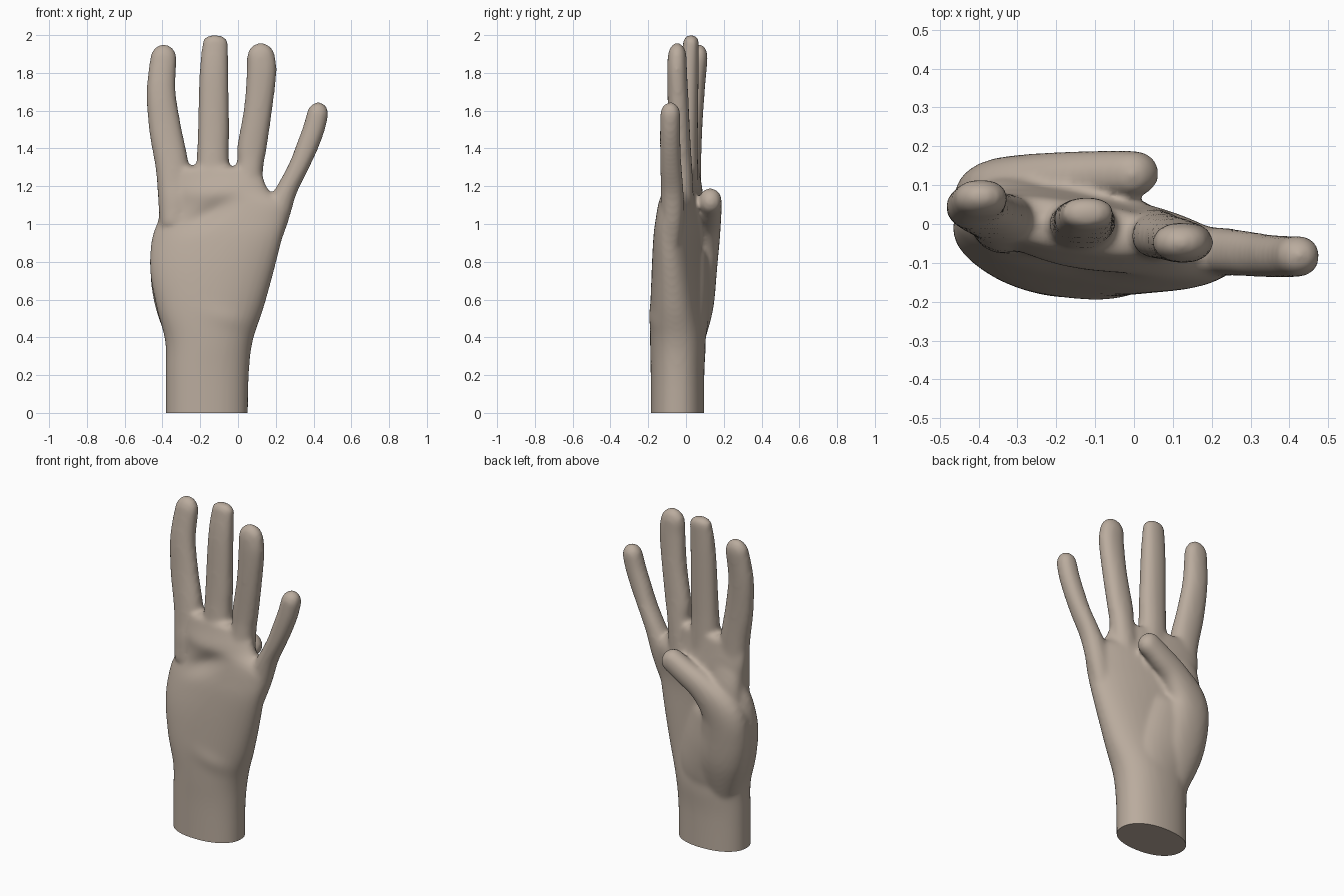
import bpy, bmesh, math
from mathutils import Vector

if "Cube" in bpy.data.objects:
    bpy.data.objects.remove(bpy.data.objects["Cube"])

STEPS, SIDES = 5, 36
body = bmesh.new()


def catmull(a, b, c, d, t):
    return [0.5 * (2*q + (r-p)*t + (2*p-5*q+4*r-s)*t*t + (3*q-p-3*r+s)*t**3)
            for p, q, r, s in zip(a, b, c, d)]


def limb(bm, stations, tip, power=2.2, level=False):
    """Loft smooth rounded sections (x, y, z, half width, half depth, tilt) and round the end."""
    st = [tuple(s) + (0,) * (6 - len(s)) for s in stations]
    pad = [st[0]] + st + [st[-1]]
    rows = [catmull(*pad[i:i+4], k / STEPS) for i in range(len(st) - 1) for k in range(STEPS)]
    rows.append(list(st[-1]))
    pts = [Vector(r[:3]) for r in rows]
    rings = []
    for i, r in enumerate(rows):
        t = (pts[min(i+1, len(pts)-1)] - pts[max(i-1, 0)]).normalized()
        rings.append((pts[i], Vector((0, 0, 1)) if level else t, r[3], r[4], r[5]))
    p, t, w, d, a = rings[-1]
    for k in range(1, 7):                      # domed end
        u = k / 6.4 * math.pi / 2
        rings.append((p + t * tip * math.sin(u), t, w * math.cos(u), d * math.cos(u), a))
    loops = []
    for p, t, w, d, a in rings:
        side = Vector((0, 1, 0)).cross(t).normalized()
        up = t.cross(side)
        side, up = side*math.cos(a) + up*math.sin(a), up*math.cos(a) - side*math.sin(a)
        loop = []
        for j in range(SIDES):
            c, s = math.cos(j * math.tau / SIDES), math.sin(j * math.tau / SIDES)
            cx = math.copysign(abs(c) ** (2 / power), c)
            sy = math.copysign(abs(s) ** (2 / power), s)
            loop.append(bm.verts.new(p + side * w * cx + up * d * sy))
        loops.append(loop)
    for l0, l1 in zip(loops, loops[1:]):
        for j in range(SIDES):
            k = (j + 1) % SIDES
            bm.faces.new((l0[j], l0[k], l1[k], l1[j]))
    bm.faces.new(loops[0][::-1])
    bm.faces.new(loops[-1])


# wrist and palm
limb(body, [
    (-.165, -.045, -.08, .217, .142), (-.163, -.045, .2, .220, .142),
    (-.154, -.043, .38, .232, .147, -.02), (-.148, -.05, .55, .282, .138, -.06),
    (-.138, -.048, .75, .330, .127, -.12), (-.112, -.042, .92, .350, .114, -.18),
    (-.080, -.032, 1.03, .347, .106, -.2), (-.080, -.025, 1.11, .346, .097, -.2),
    (-.132, -.017, 1.18, .300, .086, -.19), (-.152, -.008, 1.28, .280, .066, -.15)], .03, level=True)

# fleshy heel of the palm, and the web between thumb and index finger
limb(body, [(-.16, -.03, .3, .15, .11), (-.16, .0, .45, .19, .112, -.05),
            (-.19, .015, .62, .19, .112, -.15), (-.22, .02, .78, .17, .105, -.2)], .14)
limb(body, [(-.34, .04, .85, .09, .08), (-.31, .055, 1.02, .105, .066),
            (-.29, .03, 1.18, .11, .05)], .08)

# thumb with its base, folded across the palm
limb(body, [
    (-.25, -.01, .33, .10, .09), (-.275, .03, .55, .155, .112), (-.312, .055, .74, .152, .108),
    (-.305, .088, .88, .130, .088), (-.20, .113, 1.0, .086, .072),
    (-.08, .127, 1.075, .073, .062), (.0, .13, 1.122, .069, .059)], .063)

# four fingers: stations and domed tip length
index = ([(-.325, .0, 1.0, .09, .08), (-.345, .015, 1.28, .089, .065),
          (-.385, .03, 1.5, .086, .056), (-.407, .045, 1.7, .077, .054),
          (-.395, .065, 1.87, .071, .049)], .083)
middle = ([(-.13, -.01, 1.05, .10, .08), (-.133, .0, 1.35, .085, .063),
           (-.130, .005, 1.5, .083, .058), (-.127, .015, 1.8, .077, .052),
           (-.120, .027, 1.96, .068, .042)], .042)
ring = ([(.03, -.035, 1.05, .09, .08), (.063, -.03, 1.3, .071, .063),
         (.073, -.032, 1.4, .078, .058), (.105, -.04, 1.6, .075, .056),
         (.125, -.047, 1.8, .079, .053), (.122, -.047, 1.88, .075, .050)], .08)
little = ([(.11, -.08, .85, .09, .05), (.19, -.072, 1.03, .078, .062), (.258, -.073, 1.18, .056, .060),
           (.319, -.08, 1.3, .053, .057), (.362, -.083, 1.4, .057, .055),
           (.400, -.084, 1.5, .058, .054), (.421, -.083, 1.58, .057, .053)], .066)
for stations, tip in (index, middle, ring, little):
    limb(body, stations, tip)

# fuse everything into one skin
bmesh.ops.recalc_face_normals(body, faces=body.faces[:])
raw = bpy.data.meshes.new("hand")
body.to_mesh(raw)
body.free()
hand = bpy.data.objects.new("hand", raw)
bpy.context.collection.objects.link(hand)
rm = hand.modifiers.new("fuse", 'REMESH')
rm.mode, rm.voxel_size = 'VOXEL', .012
sm = hand.modifiers.new("soften", 'SMOOTH')
sm.factor, sm.iterations = .5, 12
bpy.context.view_layer.update()
skin = bpy.data.meshes.new_from_object(hand.evaluated_get(bpy.context.evaluated_depsgraph_get()))
hand.modifiers.clear()
hand.data = skin

bm = bmesh.new()
bm.from_mesh(skin)
bm.normal_update()
# soft dents (+) and swellings (-) on the front: x, z, spread along, spread across, angle, amount
for x, z, along, across, ang, amt in [(-.16, 1.05, .14, .05, .5, .022), (-.16, 1.16, .18, .06, .15, -.010),
                                      (-.05, .5, .12, .05, -.3, -.006)]:
    for v in bm.verts:
        if v.normal.y < 0:
            dx, dz = v.co.x - x, v.co.z - z
            p = dx * math.cos(ang) + dz * math.sin(ang)
            q = dz * math.cos(ang) - dx * math.sin(ang)
            v.co.y -= amt * v.normal.y * math.exp(-(p / along) ** 2 - (q / across) ** 2)
# flat cut at the wrist
cut = bmesh.ops.bisect_plane(bm, geom=bm.verts[:] + bm.edges[:] + bm.faces[:], plane_co=(0, 0, 0),
                             plane_no=(0, 0, 1), clear_inner=True)
bmesh.ops.holes_fill(bm, edges=[e for e in cut["geom_cut"] if isinstance(e, bmesh.types.BMEdge)])
bmesh.ops.recalc_face_normals(bm, faces=bm.faces[:])
bm.to_mesh(skin)
bm.free()
bpy.context.view_layer.objects.active = hand
hand.select_set(True)
bpy.ops.object.shade_smooth_by_angle(angle=math.radians(50))

mat = bpy.data.materials.new("skin")
mat.diffuse_color = (.49, .41, .34, 1)
mat.use_nodes = True
mat.node_tree.nodes["Principled BSDF"].inputs["Base Color"].default_value = mat.diffuse_color
skin.materials.clear()
skin.materials.append(mat)
